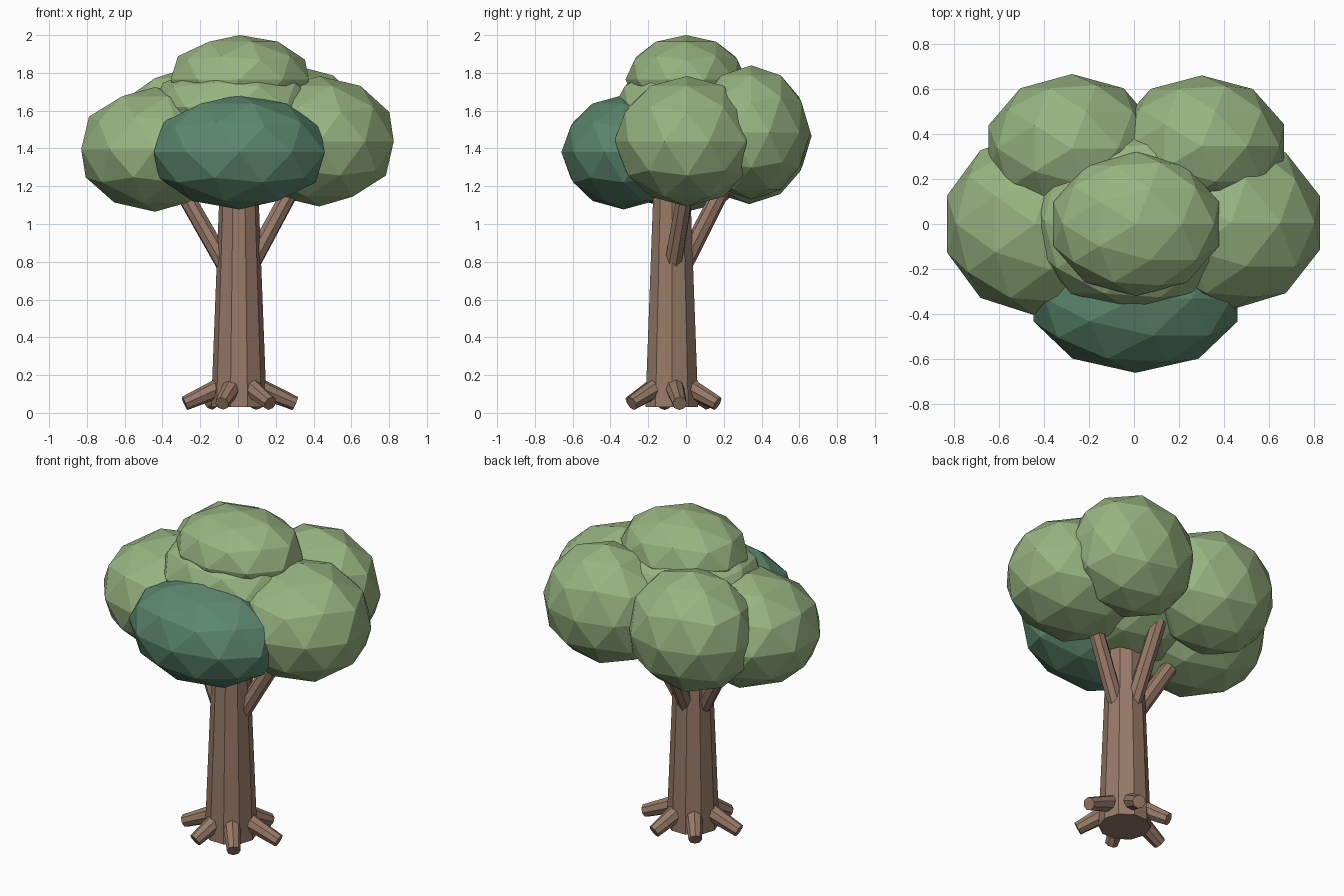
import bpy
import math
from mathutils import Vector

if "Cube" in bpy.data.objects:
    bpy.data.objects.remove(bpy.data.objects["Cube"])


def material(name, rgb):
    m = bpy.data.materials.new(name)
    m.diffuse_color = (*[(c / 255) ** 2.2 for c in rgb], 1)
    m.use_nodes = True
    m.node_tree.nodes["Principled BSDF"].inputs["Base Color"].default_value = m.diffuse_color
    return m


LIGHT = material("light_green", (150, 179, 128))
DARK = material("dark_green", (92, 134, 109))
BARK = material("bark_brown", (150, 121, 103))


def blob(name, loc, size, mat=LIGHT):
    """Faceted ellipsoid of leaves."""
    bpy.ops.mesh.primitive_ico_sphere_add(subdivisions=2, radius=1, location=loc)
    ob = bpy.context.object
    ob.name = name
    ob.scale = size
    ob.data.materials.append(mat)
    return ob


def limb(name, start, end, r1, r2, sides=8, turn=0.0):
    """Tapered faceted cylinder between two points."""
    a, b = Vector(start), Vector(end)
    d = b - a
    bpy.ops.mesh.primitive_cone_add(vertices=sides, radius1=r1, radius2=r2,
                                    depth=d.length, location=(a + b) / 2)
    ob = bpy.context.object
    ob.name = name
    ob.rotation_mode = 'QUATERNION'
    if d.x or d.y:
        ob.rotation_quaternion = d.to_track_quat('Z', 'Y')
    else:
        ob.rotation_mode = 'XYZ'
        ob.rotation_euler.z = turn
    ob.data.materials.append(BARK)
    return ob


# Trunk, with a corner pointing to +x
limb("trunk", (0.005, -0.075, 0.03), (0.005, -0.075, 1.25), 0.147, 0.1, 10, math.pi / 2)

# Three branches rising into the crown
limb("branch_left", (-0.05, -0.075, 0.75), (-0.33, 0.01, 1.24), 0.048, 0.045)
limb("branch_right", (0.05, -0.075, 0.75), (0.32, 0.01, 1.25), 0.048, 0.045)
limb("branch_back", (0.0, -0.03, 0.75), (0.0, 0.22, 1.24), 0.048, 0.045)

# Six roots around the base
for i, reach in enumerate((0.30, 0.26, 0.25, 0.29, 0.24, 0.27)):
    t = math.radians(8 + 60 * i)
    c, s = math.cos(t), math.sin(t)
    limb(f"root_{i + 1}", (0.005 + 0.09 * c, -0.075 + 0.09 * s, 0.14),
         (0.005 + reach * c, -0.075 + reach * s, 0.05), 0.052, 0.038)

# Crown
blob("leaves_core", (0, 0, 1.42), (0.40, 0.36, 0.31))
blob("leaves_middle", (-0.012, 0.015, 1.62), (0.455, 0.40, 0.24))
blob("leaves_top", (0.01, 0, 1.765), (0.385, 0.32, 0.235))
blob("leaves_left", (-0.44, 0, 1.395), (0.41, 0.405, 0.33))
blob("leaves_right", (0.43, 0.005, 1.438), (0.415, 0.385, 0.345))
blob("leaves_back_left", (-0.275, 0.335, 1.465), (0.39, 0.33, 0.36))
blob("leaves_back_right", (0.30, 0.345, 1.485), (0.385, 0.314, 0.355))
blob("leaves_front", (0.007, -0.33, 1.38), (0.476, 0.33, 0.303), DARK)
